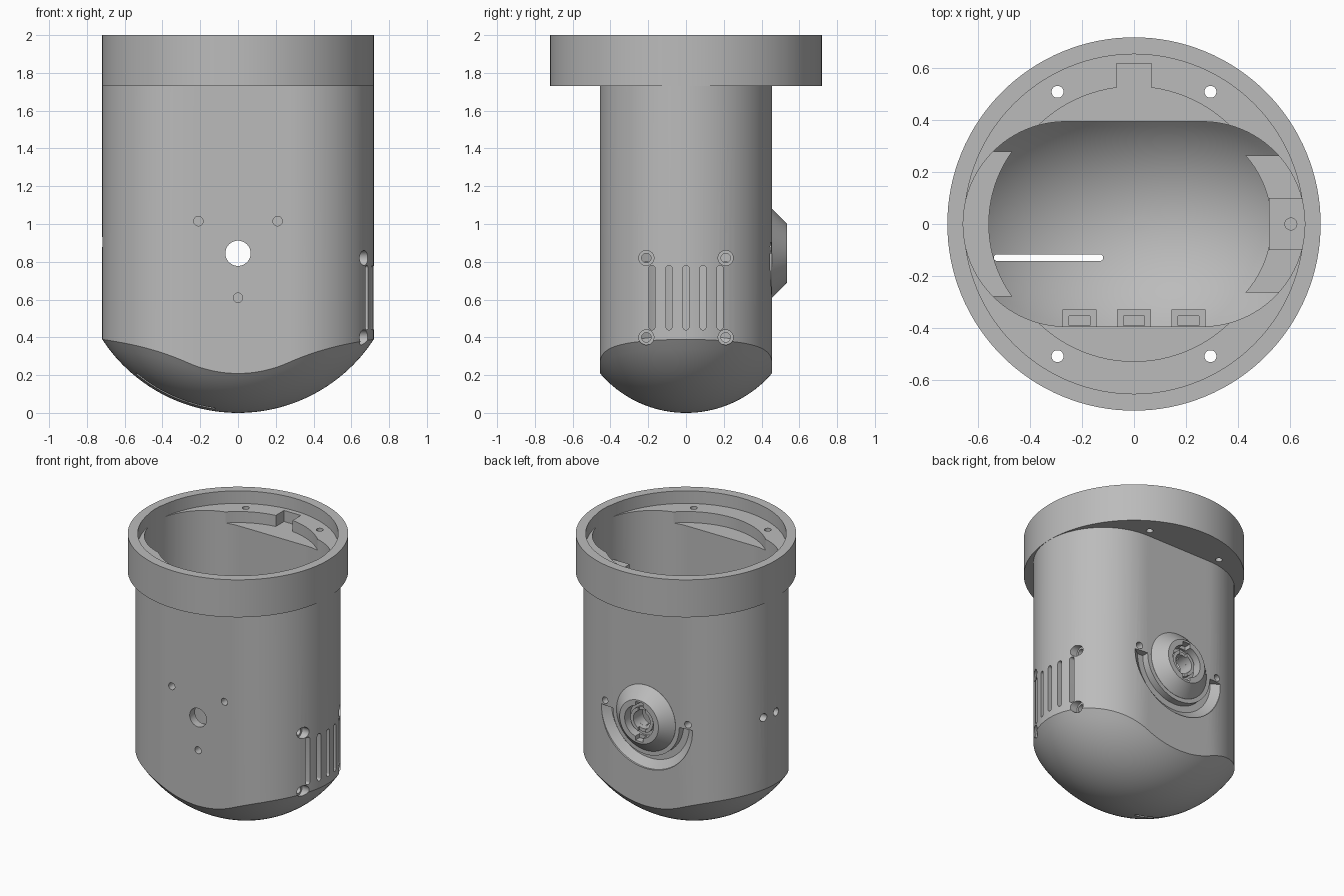
import bpy, bmesh, math
from math import sin, cos, pi, sqrt

if "Cube" in bpy.data.objects:
    bpy.data.objects.remove(bpy.data.objects["Cube"])

GREY = (0.5, 0.5, 0.5, 1)
mat = bpy.data.materials.new("plain_grey")
mat.use_nodes = True
mat.diffuse_color = GREY
mat.node_tree.nodes["Principled BSDF"].inputs["Base Color"].default_value = GREY

HALF, OUT, INN = 0.264, 0.455, 0.395      # stadium half length, outer and inner radius
DIAL_Z = 0.845


def loft(name, loops, wrap=False):
    """Skin a list of point loops; cap the ends unless the loops wrap round."""
    bm = bmesh.new()
    rings = [[bm.verts.new(p) for p in loop] for loop in loops]
    n = len(rings[0])
    pairs = list(zip(rings, rings[1:])) + ([(rings[-1], rings[0])] if wrap else [])
    for a, b in pairs:
        for i in range(n):
            j = (i + 1) % n
            bm.faces.new((a[i], a[j], b[j], b[i]))
    if not wrap:
        bm.faces.new(rings[0])
        bm.faces.new(rings[-1])
    bmesh.ops.recalc_face_normals(bm, faces=bm.faces)
    me = bpy.data.meshes.new(name)
    bm.to_mesh(me)
    bm.free()
    me.materials.append(mat)
    ob = bpy.data.objects.new(name, me)
    bpy.context.collection.objects.link(ob)
    return ob


def prism(axis, outline, lo, hi, name="cutter"):
    """Extrude a flat outline along an axis."""
    place = {"x": lambda u, v, w: (w, u, v),
             "y": lambda u, v, w: (u, w, v),
             "z": lambda u, v, w: (u, v, w)}[axis]
    return loft(name, [[place(u, v, w) for u, v in outline] for w in (lo, hi)])


def circle(u, v, r, n=32):
    return [(u + r * cos(2 * pi * i / n), v + r * sin(2 * pi * i / n)) for i in range(n)]


def rect(u, v, du, dv):
    return [(u - du, v - dv), (u + du, v - dv), (u + du, v + dv), (u - du, v + dv)]


def stadium(half, r, arc=12, flat=1):
    pts = []
    for side in (1, -1):
        for i in range(arc + 1):
            a = -pi / 2 + pi * i / arc
            pts.append((side * (half + r * cos(a)), side * r * sin(a)))
        for i in range(1, flat):
            pts.append((side * half * (1 - 2 * i / flat), side * r))
    return pts


def lathe(name, profile, start=0, sweep=2 * pi, n=64):
    """Turn (radius, y) points about the dial axis."""
    full = sweep > 6
    loops = []
    for i in range(n if full else n + 1):
        a = start + sweep * i / n
        loops.append([(r * cos(a), y, DIAL_Z + r * sin(a)) for r, y in profile])
    return loft(name, loops, full)


def cut(ob, cutters):
    for c in cutters:
        c.hide_render = True
        m = ob.modifiers.new("cut", "BOOLEAN")
        m.operation, m.solver, m.object = "DIFFERENCE", "EXACT", c
        bpy.context.view_layer.objects.active = ob
        bpy.ops.object.modifier_apply(modifier=m.name)
        bpy.data.objects.remove(c)


def dome(x, y, t):
    """Height of the rounded bottom, inset by thickness t."""
    big, small = 0.859 - t, 0.6 - t
    rise = small - sqrt(small ** 2 - y * y)
    return 0.859 - sqrt(max((big - rise) ** 2 - x * x, 0))


def capsule(name, r, t, top):
    """Stadium column with a domed bottom."""
    edge = stadium(HALF, r, 48, 16)
    loops = []
    for k in range(1, 21):
        s = k / 20
        loops.append([(x * s, y * s, dome(x * s, y * s, t)) for x, y in edge])
    loops.append([(x, y, top) for x, y in edge])
    return loft(name, loops)


def vent_cutters():
    slot = stadium(0.155, 0.016)
    cs = [prism("x", [(v + 0.09 * i, u + 0.61) for u, v in slot], 0.3, 0.8)
          for i in range(-2, 3)]
    for y in (-0.21, 0.21):
        for z in (0.4, 0.82):
            cs.append(prism("x", circle(y, z, 0.025), 0.3, 0.8))
            cs.append(prism("x", circle(y, z, 0.04), 0.63, 0.8))
    return cs


def side_holes():
    return [prism("x", circle(y, 0.905, 0.028), -0.8, -0.4) for y in (0, 0.12)]


# Body shell
body = capsule("body_shell", OUT, 0, 1.732)
front_holes = [(-0.21, 1.015), (0.21, 1.015), (0, 0.61)]
cutters = [capsule("cutter", INN, 0.06, 2.1),
           prism("y", circle(0, DIAL_Z, 0.067), -0.6, 0.6)]
cutters += [prism("y", circle(x, z, 0.025), -0.6, -0.3) for x, z in front_holes]
cutters += [prism("y", circle(x, 0.88, 0.024), 0.3, 0.6) for x in (-0.33, 0.33)]
# Crescent groove under the dial
cutters.append(lathe("cutter", [(0.265, 0.48), (0.37, 0.48), (0.365, 0.445),
                                (0.31, 0.405), (0.265, 0.405)], pi, pi, 40))
# Slit in the dome
cutters.append(prism("z", [(u - 0.33, v - 0.13) for u, v in stadium(0.198, 0.013)], -0.1, 0.5))
cut(body, cutters + vent_cutters() + side_holes())

# Collar with stepped floor
collar = prism("z", circle(0, 0, 0.72, 128), 1.73, 2, "collar")
cutters = [prism("z", circle(0, 0, 0.655, 128), 1.91, 2.1),
           prism("z", circle(0, 0, 0.53, 96), 1.83, 2.1),
           prism("z", stadium(HALF, INN, 48), 1.6, 2.2),
           prism("z", rect(0, 0.56, 0.067, 0.06), 1.83, 2.1)]
cutters += [prism("z", circle(x, y, 0.023), 1.6, 2.1)
            for x in (-0.295, 0.295) for y in (-0.51, 0.51)]
cut(collar, cutters)


# Inner side pads with hollow arc faces
def side_pad(name, side, centre, r, half, lo, hi):
    a = math.asin(half / r)
    pts = [(centre + r * cos(a * t / 10), r * sin(a * t / 10)) for t in range(-10, 11)]
    pts += [(0.6, half), (0.68, 0.13), (0.68, -0.13), (0.6, -half)]
    return prism("z", [(side * x, y) for x, y in pts], lo, hi, name)


vent_pad = side_pad("vent_pad", 1, 0.13, 0.4, 0.265, 0.36, 0.88)
cut(vent_pad, vent_cutters())
plain_pad = side_pad("plain_pad", -1, 0.08, 0.48, 0.28, 0.8, 1.0)
cut(plain_pad, side_holes())

# Small shelf near the top
shelf = prism("z", rect(0.6, 0, 0.08, 0.1), 1.54, 1.6, "top_shelf")
cut(shelf, [prism("z", circle(0.605, 0, 0.023), 1.56, 1.7)])

# Nut holders behind the front holes
holders = []
for i, (x, z) in enumerate(front_holes):
    holder = prism("y", rect(x, z, 0.065, 0.065), -0.41, -0.33, f"nut_holder_{i + 1}")
    cut(holder, [prism("y", rect(x, z + 0.03, 0.04, 0.07), -0.392, -0.355),
                 prism("y", circle(x, z, 0.025), -0.6, -0.2)])
    holders.append(holder)

# Conical dial on the back
dial = lathe("back_dial", [(0.235, 0.44), (0.235, 0.456), (0.155, 0.535), (0.115, 0.535),
                           (0.115, 0.47), (0.09, 0.47), (0.09, 0.505), (0.067, 0.505),
                           (0.067, 0.44)])
cut(dial, [prism("y", rect(0, DIAL_Z, 0.03, 0.14), 0.485, 0.6)])

# Smooth curved walls, keep crisp edges
for ob in [body, collar, vent_pad, plain_pad, shelf, dial] + holders:
    bpy.ops.object.select_all(action="DESELECT")
    ob.select_set(True)
    bpy.context.view_layer.objects.active = ob
    bpy.ops.object.shade_smooth_by_angle(angle=math.radians(25))
